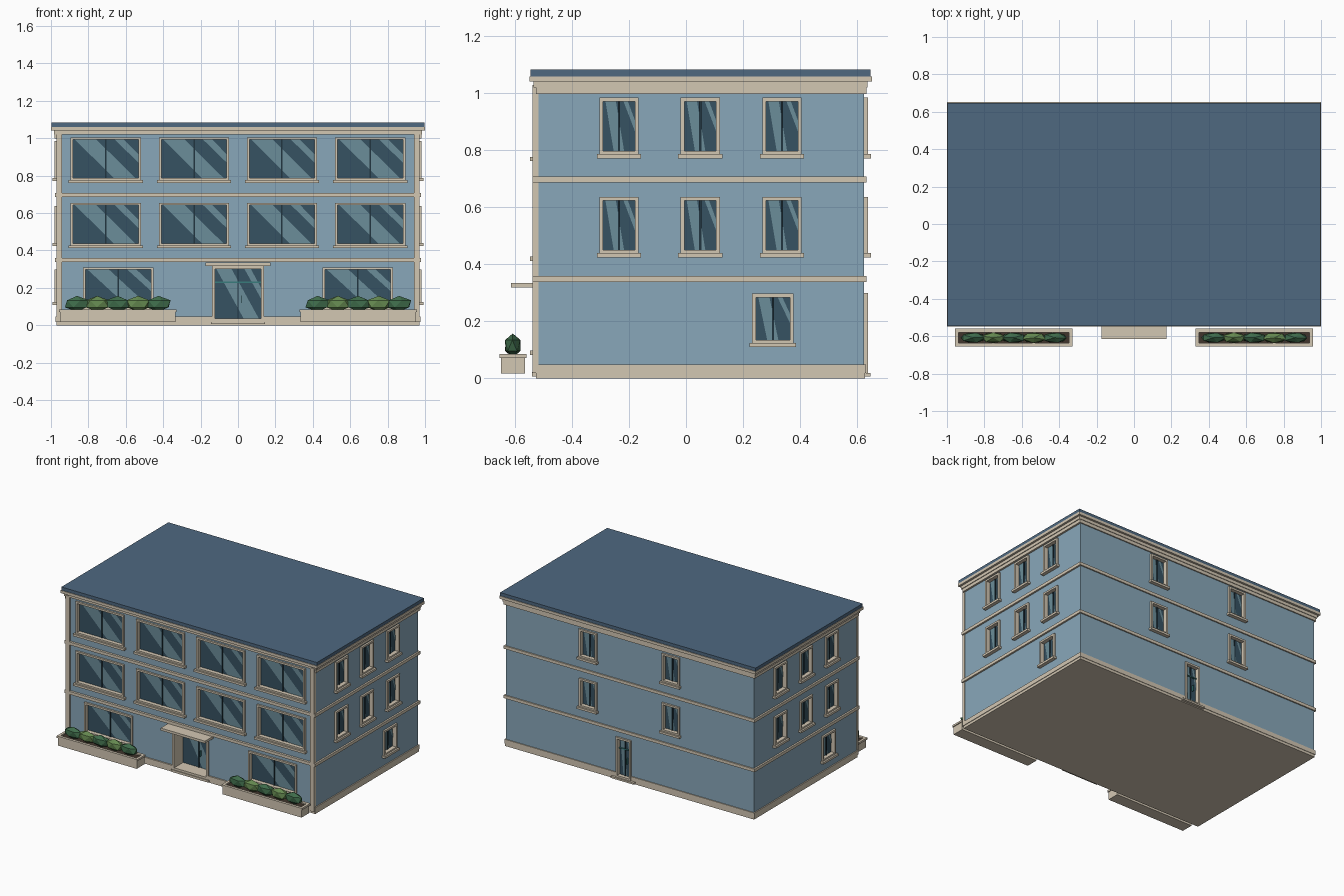
import bpy, bmesh, math
from mathutils import Matrix, Vector

if "Cube" in bpy.data.objects:
    bpy.data.objects.remove(bpy.data.objects["Cube"])


def material(name, r, g, b):
    m = bpy.data.materials.new(name)
    m.diffuse_color = (r, g, b, 1)
    m.use_nodes = True
    m.node_tree.nodes["Principled BSDF"].inputs["Base Color"].default_value = m.diffuse_color
    return m


MATS = {
    "wall": material("wall_blue", 0.25, 0.39, 0.49),
    "trim": material("trim_cream", 0.65, 0.57, 0.45),
    "roof": material("roof_blue", 0.077, 0.138, 0.216),
    "glass": material("glass", 0.037, 0.084, 0.122),
    "glint": material("glass_glint", 0.147, 0.266, 0.319),
    "dark": material("dark_bar", 0.015, 0.035, 0.05),
    "teal": material("teal_metal", 0.04, 0.2, 0.2),
    "soil": material("soil", 0.05, 0.035, 0.025),
    "leaf_a": material("leaf_light", 0.13, 0.25, 0.08),
    "leaf_b": material("leaf_dark", 0.05, 0.15, 0.07),
}


def part(name, boxes, polys=(), matrix=Matrix()):
    """One object from boxes (x0, x1, y0, y1, z0, z1, colour) and flat polygons."""
    bm = bmesh.new()
    used = []

    def slot(key):
        if key not in used:
            used.append(key)
        return used.index(key)

    for x0, x1, y0, y1, z0, z1, key in boxes:
        m = Matrix.Translation(((x0 + x1) / 2, (y0 + y1) / 2, (z0 + z1) / 2)) @ \
            Matrix.Diagonal((x1 - x0, y1 - y0, z1 - z0, 1))
        made = bmesh.ops.create_cube(bm, size=1, matrix=m)
        for f in {f for v in made["verts"] for f in v.link_faces}:
            f.material_index = slot(key)
    for pts, key in polys:
        f = bm.faces.new([bm.verts.new(p) for p in pts])
        f.material_index = slot(key)
    me = bpy.data.meshes.new(name)
    bm.to_mesh(me)
    bm.free()
    for key in used:
        me.materials.append(MATS[key])
    ob = bpy.data.objects.new(name, me)
    bpy.context.collection.objects.link(ob)
    ob.matrix_world = matrix
    return ob


# Wall planes: in each local frame x runs along the wall and -y points outward
W, YF, YB = 0.967, -0.522, 0.625


def side(angle, x, y):
    return Matrix.Translation((x, y, 0)) @ Matrix.Rotation(math.radians(angle), 4, "Z")


SIDES = {"front": side(0, 0, YF), "right": side(90, W, 0),
         "back": side(180, 0, YB), "left": side(270, -W, 0)}
cuts = []


def opening(name, face, u, w, z0, z1, depth, fr=0.013, sill=0.0, door=False):
    """Framed glazing set into the wall; w, z0 and z1 are the outer frame."""
    a, b = u - w / 2, u + w / 2
    c, d, e, f = a + fr, b - fr, z0 + fr, z1 - fr
    out = -0.013
    boxes = [(a, c, out, depth, z0, z1, "trim"), (d, b, out, depth, z0, z1, "trim"),
             (c, d, out, depth, f, z1, "trim"), (c, d, out, depth, z0, e, "trim"),
             (c, d, depth - 0.004, depth, e, f, "glass"),
             (u - 0.004, u + 0.004, depth - 0.01, depth, e, f, "dark")]
    if sill:
        boxes.append((a - sill, b + sill, -0.025, 0, z0 - 0.013, z0 + 0.002, "trim"))
    if door:
        h = e + (f - e) * 0.72
        boxes += [(c, d, depth - 0.012, depth, h, h + 0.007, "teal"),
                  (u + 0.015, u + 0.02, depth - 0.02, depth, 0.12, 0.16, "teal")]
    # Diagonal reflections lying just in front of the glass
    polys = []
    for shape in ([(0.33, 0), (0.66, 0), (0.4, 1), (0.07, 1)] if w < 0.2 else
                  [(0.62, 0), (0.95, 0), (0.36, 1), (0.03, 1)],
                  [(1, 0.4), (1, 0.62), (0.78, 1), (0.64, 1)]):
        pts = [(c + s * (d - c), depth - 0.0055, e + t * (f - e)) for s, t in shape]
        polys.append((pts, "glint"))
    part(name, boxes, polys, SIDES[face])
    cuts.append((face, a + 0.002, b - 0.002, depth - 0.001, z0 + 0.002, z1 - 0.002))


# Front windows and entrance
for row, (z0, z1) in enumerate([(0.425, 0.655), (0.775, 1.005)]):
    for col, x in enumerate((-0.707, -0.235, 0.235, 0.707)):
        opening(f"front_window_{row}_{col}", "front", x, 0.375, z0, z1, 0.02, sill=0.011)
for col, x in enumerate((-0.64, 0.64)):
    opening(f"ground_window_{col}", "front", x, 0.375, 0.095, 0.31, 0.02, sill=0.011)
opening("entrance_door", "front", 0, 0.28, 0.02, 0.318, 0.09, fr=0.017, door=True)

# Side windows (left side is the right side turned half round)
for face, s in (("right", 1), ("left", -1)):
    for row, (z0, z1) in enumerate([(0.437, 0.637), (0.785, 0.985)]):
        for col, y in enumerate((-0.235, 0.05, 0.337)):
            opening(f"{face}_window_{row}_{col}", face, s * y, 0.137, z0, z1, 0.02, sill=0.009)
    opening(f"{face}_ground_window", face, 0.305 if s > 0 else 0.2, 0.145,
            0.122, 0.297, 0.02, sill=0.009)

# Back windows and door
for row, (z0, z1) in enumerate([(0.437, 0.637), (0.785, 0.985)]):
    for col, u in enumerate((-0.323, 0.323)):
        opening(f"back_window_{row}_{col}", "back", u, 0.137, z0, z1, 0.02, sill=0.009)
opening("back_door", "back", -0.045, 0.117, 0.018, 0.3, 0.02, door=True)

# Walls, with recesses cut for every opening
walls = part("walls", [(-W, W, YF, YB, 0.01, 1.045, "wall")])
bm = bmesh.new()
for face, a, b, depth, z0, z1 in cuts:
    m = SIDES[face] @ Matrix.Translation(((a + b) / 2, (depth - 0.05) / 2, (z0 + z1) / 2)) @ \
        Matrix.Diagonal((b - a, depth + 0.05, z1 - z0, 1))
    bmesh.ops.create_cube(bm, size=1, matrix=m)
me = bpy.data.meshes.new("opening_cutter")
bm.to_mesh(me)
bm.free()
cutter = bpy.data.objects.new("opening_cutter", me)
bpy.context.collection.objects.link(cutter)
cutter.hide_render = True
cutter.display_type = "WIRE"
mod = walls.modifiers.new("openings", "BOOLEAN")
mod.operation, mod.solver, mod.object = "DIFFERENCE", "EXACT", cutter

# Plinth and skirting, left open at the doors
part("plinth", [(-W - 0.004, W + 0.004, YF - 0.004, YB + 0.003, 0, 0.018, "trim")])
part("front_skirting", [(-W - 0.008, -0.14, -0.01, 0, 0.018, 0.048, "trim"),
                        (0.14, W + 0.008, -0.01, 0, 0.018, 0.048, "trim")], (), SIDES["front"])
part("back_skirting", [(-W - 0.008, -0.1035, -0.006, 0, 0.018, 0.048, "trim"),
                       (0.0135, W + 0.008, -0.006, 0, 0.018, 0.048, "trim")], (), SIDES["back"])
for name, s in (("right", 1), ("left", -1)):
    x0, x1 = sorted((s * W, s * (W + 0.008)))
    part(f"{name}_skirting", [(x0, x1, YF, YB, 0.018, 0.048, "trim")])
    # Front corner pilasters
    x0, x1 = sorted((s * 0.94, s * (W + 0.003)))
    part(f"{name}_pilaster", [(x0, x1, -0.538, -0.518, 0.018, 1.03, "trim")])
part("entrance_step", [(-0.145, 0.145, -0.54, -0.5, 0.006, 0.022, "trim")])
part("back_step", [(-0.045, 0.135, 0.61, 0.648, 0.006, 0.018, "trim")])

# Floor bands
for i, z in enumerate((0.338, 0.687)):
    part(f"floor_band_{i}", [(-0.979, 0.979, -0.538, 0.634, z, z + 0.021, "trim")])

# Frieze, cornice and roof
part("frieze", [(-0.985, 0.985, -0.535, 0.637, 1.02, 1.041, "trim"),
                (-0.98, -W + 0.005, -0.527, 0.633, 0.998, 1.02, "trim"),
                (W - 0.005, 0.98, -0.527, 0.633, 0.998, 1.02, "trim"),
                (-0.97, 0.97, 0.62, 0.633, 0.998, 1.02, "trim")])
part("cornice", [(-1, 1, -0.549, 0.652, 1.041, 1.06, "trim")])
part("roof_slab", [(-0.997, 0.997, -0.545, 0.648, 1.06, 1.083, "roof")])

# Entrance canopy
part("canopy", [(-0.173, 0.173, -0.615, -0.515, 0.318, 0.335, "trim")])

# Planters with faceted shrubs
for name, cx in (("left", -0.643), ("right", 0.643)):
    a, b = cx - 0.314, cx + 0.314
    part(f"{name}_planter", [(a + 0.006, b - 0.006, -0.65, -0.565, 0.017, 0.072, "trim"),
                             (a, b, -0.655, -0.636, 0.072, 0.085, "trim"),
                             (a, b, -0.579, -0.56, 0.072, 0.085, "trim"),
                             (a, a + 0.018, -0.636, -0.579, 0.072, 0.085, "trim"),
                             (b - 0.018, b, -0.636, -0.579, 0.072, 0.085, "trim"),
                             (a + 0.018, b - 0.018, -0.636, -0.579, 0.07, 0.076, "soil")])
    for i in range(5):
        bm = bmesh.new()
        m = Matrix.Translation((cx + (i - 2) * 0.109, -0.608, 0.115)) @ \
            Matrix.Diagonal((0.072, 0.031, 0.042, 1)) @ Matrix.Rotation(0.3 * i, 4, "Z")
        bmesh.ops.create_icosphere(bm, subdivisions=1, radius=1, matrix=m)
        me = bpy.data.meshes.new(f"{name}_shrub_{i}")
        bm.to_mesh(me)
        bm.free()
        me.materials.append(MATS["leaf_a" if i % 2 else "leaf_b"])
        bpy.context.collection.objects.link(bpy.data.objects.new(me.name, me))
